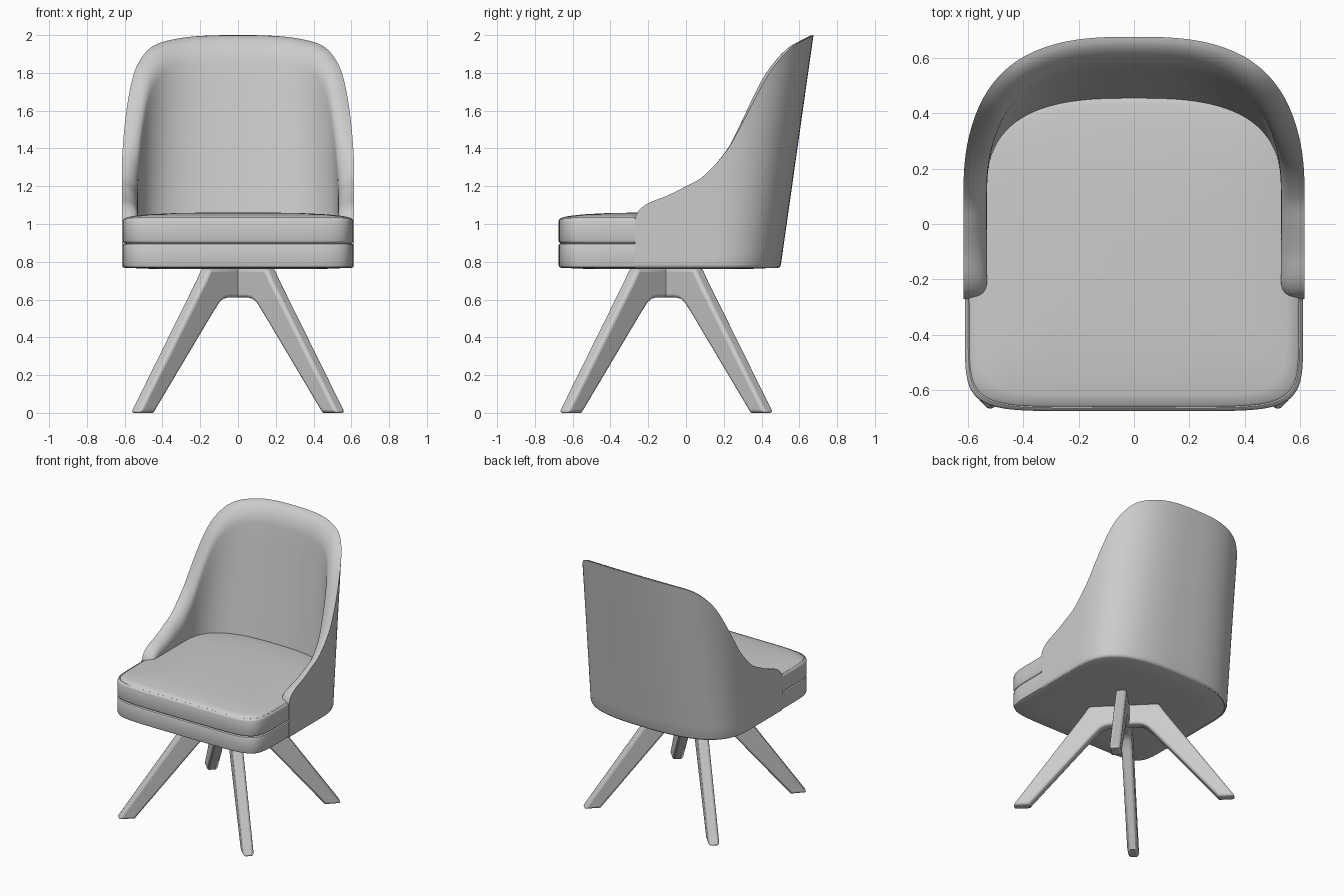
import bpy, bmesh, math

cube = bpy.data.objects.get("Cube")
if cube:
    bpy.data.objects.remove(cube, do_unlink=True)

GREY = (0.6, 0.6, 0.6, 1)
mat = bpy.data.materials.new("warm_grey")
mat.use_nodes = True
mat.diffuse_color = GREY
bsdf = mat.node_tree.nodes["Principled BSDF"]
bsdf.inputs["Base Color"].default_value = GREY
bsdf.inputs["Roughness"].default_value = 0.7


def make_object(name, bm, angle=40):
    bmesh.ops.recalc_face_normals(bm, faces=bm.faces)
    mesh = bpy.data.meshes.new(name)
    bm.to_mesh(mesh)
    bm.free()
    mesh.materials.append(mat)
    obj = bpy.data.objects.new(name, mesh)
    bpy.context.collection.objects.link(obj)
    bpy.ops.object.select_all(action="DESELECT")
    obj.select_set(True)
    bpy.context.view_layer.objects.active = obj
    bpy.ops.object.shade_smooth_by_angle(angle=math.radians(angle))
    return obj


def skin(name, rings, angle=40):
    """Join closed rings of points into a capped surface."""
    bm = bmesh.new()
    loops = [[bm.verts.new(p) for p in ring] for ring in rings]
    n = len(loops[0])
    for a, b in zip(loops, loops[1:]):
        for i in range(n):
            j = (i + 1) % n
            bm.faces.new((a[i], a[j], b[j], b[i]))
    bm.faces.new(loops[0])
    bm.faces.new(loops[-1])
    return make_object(name, bm, angle)


def curve_value(keys, x):
    """Smooth interpolation through (x, value) keys."""
    def slope(i):
        lo, hi = keys[max(i - 1, 0)], keys[min(i + 1, len(keys) - 1)]
        return (hi[1] - lo[1]) / (hi[0] - lo[0])
    for i in range(len(keys) - 1):
        (x0, v0), (x1, v1) = keys[i], keys[i + 1]
        if x <= x1 or i == len(keys) - 2:
            w = x1 - x0
            u = (x - x0) / w
            return ((2*u**3 - 3*u*u + 1) * v0 + (u**3 - 2*u*u + u) * w * slope(i)
                    + (3*u*u - 2*u**3) * v1 + (u**3 - u*u) * w * slope(i + 1))


def power(value, n):
    return math.copysign(abs(value) ** (2 / n), value)


# Seat: superellipse outline, squarer at the front than at the back
BACK_N, FRONT_N, Y_BACK, Y_FRONT = 2.8, 7, 0.1, -0.27


def seat_ring(inset, scale, z, steps=24):
    half = []
    for i in range(steps + 1):
        t = math.pi / 2 * i / steps
        half.append(((0.61 - inset) * power(math.sin(t), FRONT_N),
                     Y_FRONT - (0.405 - inset) * power(math.cos(t), FRONT_N)))
    for i in range(steps + 1):
        t = math.pi / 2 * i / steps
        half.append(((0.61 - inset) * power(math.cos(t), BACK_N),
                     Y_BACK + (0.39 - inset) * power(math.sin(t), BACK_N)))
    half[0] = (0, half[0][1])
    half[-1] = (0, half[-1][1])
    full = half + [(-x, y) for x, y in reversed(half[1:-1])]
    return [(x * scale, -0.1 + (y + 0.1) * scale, z) for x, y in full]


skin("seat_base", [seat_ring(*r) for r in (
    (0.02, 0.3, 0.762), (0.02, 0.8, 0.763), (0.015, 1, 0.768), (0.004, 1, 0.773),
    (0, 1, 0.785), (0, 1, 0.885), (0.003, 1, 0.893), (0.012, 1, 0.898), (0.012, 0.5, 0.898))])
skin("seat_cushion", [seat_ring(*r) for r in (
    (0.012, 0.5, 0.895), (0.012, 1, 0.898), (0.003, 1, 0.904), (0, 1, 0.912),
    (0, 1, 1.015), (0.004, 1, 1.026), (0.012, 1, 1.031), (0.016, 1, 1.029),
    (0.022, 1, 1.036), (0.02, 0.93, 1.043), (0.02, 0.8, 1.051), (0.02, 0.6, 1.057),
    (0.02, 0.35, 1.06), (0.02, 0.05, 1.061))])

# Wraparound backrest: rim height along the side (negative) and around the back
RIM = [(-1, 1.03), (-0.95, 1.07), (-0.81, 1.11), (-0.54, 1.15), (-0.27, 1.2), (0, 1.26),
       (0.24, 1.39), (0.33, 1.47), (0.45, 1.6), (0.615, 1.79), (0.71, 1.87),
       (0.82, 1.94), (0.95, 1.985), (1, 2.0)]


def shell_section(s, c, sign):
    """Closed wall section; s is the position along the rim, c the width factor."""
    h = curve_value(RIM, s)
    front = min(1, (s + 1) / 0.18)
    t = 0.045 + 0.04 * math.sqrt(1 - (1 - front) ** 2)
    roll = 0.04 + 0.1 * min(1, (s + 1) / 1.3)
    profile = [(0.012, 0.767), (0.003, 0.772)]
    profile += [(0, 0.785 + (h - 0.785) * k / 14) for k in range(14)]
    for k in range(9):
        a = math.pi / 2 * k / 8
        profile.append((t * math.sin(a), h - roll * (1 - math.cos(a))))
    low = h - roll
    profile += [(t, low + (0.82 - low) * k / 10) for k in range(1, 11)]
    ring = []
    for inset, z in profile:
        depth = 0.4 + 0.175 * (z - 0.767) / 1.233 - inset
        y = Y_BACK + (0.37 * s if s < 0 else depth * s)
        ring.append((sign * (0.615 - inset) * c, y, z))
    return ring


stations = [(-1 + (k / 18) ** 1.5, 1) for k in range(18)]
for k in range(37):
    t = math.pi / 2 * k / 36
    stations.append((power(math.sin(t), BACK_N), power(math.cos(t), BACK_N) if k < 36 else 0))
sections = [shell_section(s, c, 1) for s, c in stations]
sections += [shell_section(s, c, -1) for s, c in reversed(stations[:-1])]
skin("backrest_shell", sections, 50)

# Four splayed legs meeting under the seat, as extruded radial profiles
LEG = [(0, 0.765), (0.245, 0.765), (0.285, 0.7), (0.775, 0), (0.66, 0),
       (0.215, 0.53), (0.165, 0.585), (0.135, 0.603), (0.1, 0.61), (0, 0.61)]
for name, turn in (("front_left", -45), ("back_left", 45),
                   ("back_right", 135), ("front_right", 225)):
    side = [[(r, w, z) for r, z in LEG] for w in (-0.038, 0.038)]
    leg = skin(name + "_leg", side)
    leg.location = (0, -0.105, 0)
    leg.rotation_euler.z = math.radians(turn)
    bevel = leg.modifiers.new("rounded_edges", "BEVEL")
    bevel.width = 0.018
    bevel.segments = 3
    bevel.limit_method = "ANGLE"
    bevel.angle_limit = math.radians(55)
